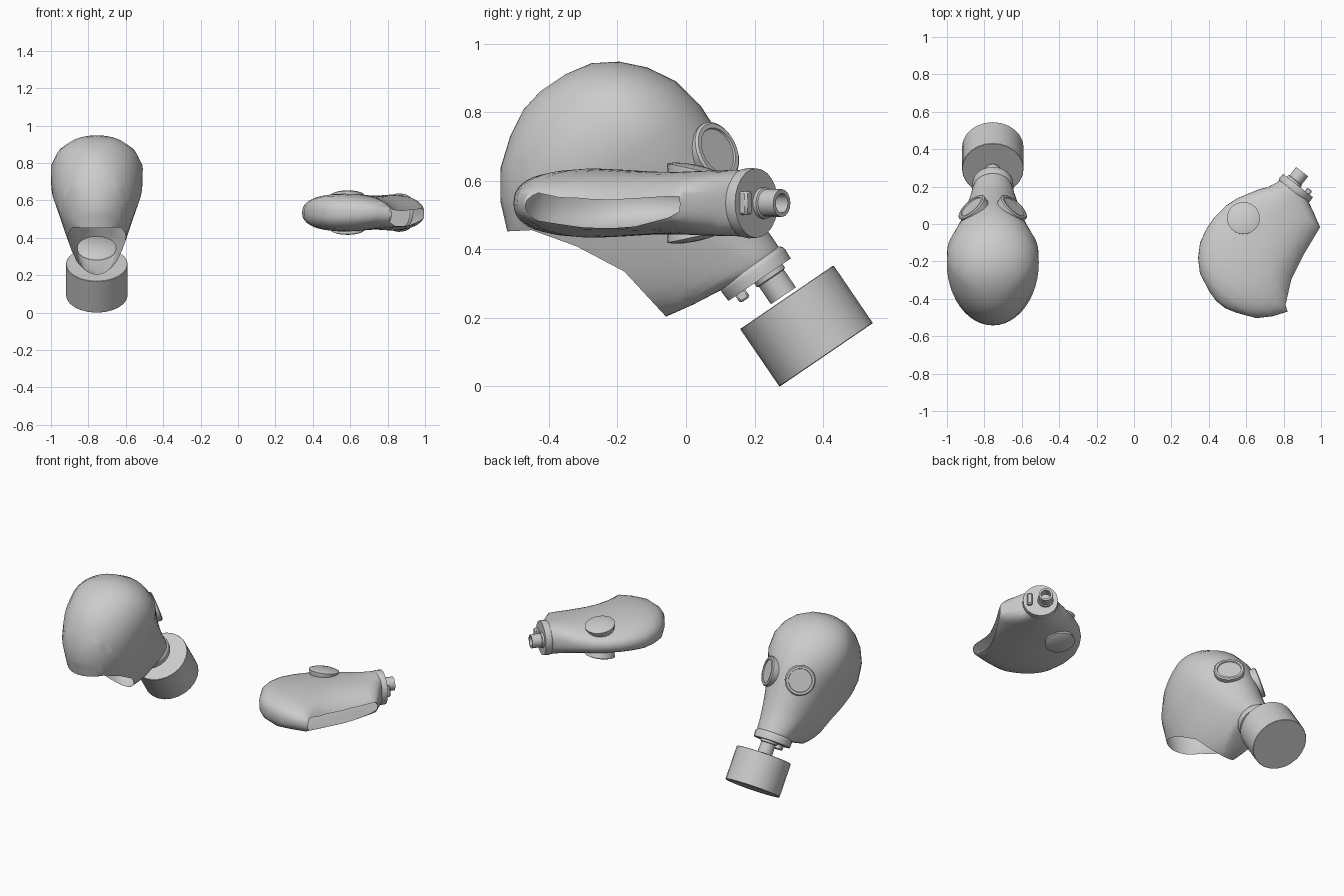
import bpy, bmesh, math
from mathutils import Vector, Matrix

if "Cube" in bpy.data.objects:
    bpy.data.objects.remove(bpy.data.objects["Cube"])

# Each mask is built in its own frame: (a across, s along snout axis, t toward the brow)


def frame(origin, a, s, t):
    m = Matrix((a, s, t)).transposed().to_4x4()
    m.translation = Vector(origin)
    return m


def finish(name, bm, m, angle=40):
    bmesh.ops.transform(bm, matrix=m, verts=bm.verts)
    me = bpy.data.meshes.new(name)
    bm.to_mesh(me)
    bm.free()
    me.shade_smooth()
    me.set_sharp_from_angle(angle=math.radians(angle))
    ob = bpy.data.objects.new(name, me)
    bpy.context.collection.objects.link(ob)
    return ob


def lathe(name, profile, origin, axis, m, segs=24):
    """Turned part: profile of (radius, height) from one closed end to the other."""
    bm = bmesh.new()
    rings = [[bm.verts.new((r * math.cos(2 * math.pi * i / segs),
                            r * math.sin(2 * math.pi * i / segs), h))
              for i in range(segs)] for r, h in profile]
    for A, B in zip(rings, rings[1:]):
        for i in range(segs):
            j = (i + 1) % segs
            bm.faces.new((A[i], A[j], B[j], B[i]))
    bm.faces.new(rings[0][::-1])
    bm.faces.new(rings[-1])
    rot = Vector((0, 0, 1)).rotation_difference(Vector(axis)).to_matrix().to_4x4()
    return finish(name, bm, m @ Matrix.Translation(origin) @ rot)


def hood(name, sections, cut, power, skew, m, segs=48):
    """Loft egg-shaped sections, then cut the neck opening along a polyline."""
    bm = bmesh.new()
    rings = []
    for s, lo, hi, mid, w in sections:
        # the neck lips sag sideways by skew, fading out at nape and chin
        fade = math.sin(math.pi * min(1, max(0, (-s - .06) / .5)))
        ring = []
        for i in range(segs):
            c, q = math.cos(2 * math.pi * i / segs), math.sin(2 * math.pi * i / segs)
            t = mid + c * ((hi - mid) if c > 0 else (mid - lo))
            sag = skew * c ** 4 * fade if c < 0 else 0
            ring.append(bm.verts.new((math.copysign(abs(q) ** power, q) * w + sag, s, t)))
        rings.append(ring)
    for A, B in zip(rings, rings[1:]):
        for i in range(segs):
            j = (i + 1) % segs
            bm.faces.new((A[i], A[j], B[j], B[i]))
    bm.faces.new(rings[0])
    bmesh.ops.recalc_face_normals(bm, faces=bm.faces)
    planes = []
    for (s0, t0), (s1, t1) in zip(cut, cut[1:]):
        no = Vector((0, t0 - t1, s1 - s0)).normalized()
        co = Vector((0, s0, t0))
        planes.append((co, no))
        bmesh.ops.bisect_plane(bm, geom=bm.verts[:] + bm.edges[:] + bm.faces[:],
                               plane_co=co, plane_no=no, dist=1e-5)
    gone = [f for f in bm.faces
            if all((f.calc_center_median() - co).dot(no) < 0 for co, no in planes)]
    bmesh.ops.delete(bm, geom=gone, context='FACES')
    return finish(name, bm, m, 70)


def fittings(prefix, m, k, eye, eye_n, lens):
    """Eyepieces, snout ring, valve and inlet tube; k is the size factor."""
    n = Vector(eye_n).normalized()
    for side, sg in (("right", 1), ("left", -1)):
        lathe(f"{prefix}_{side}_eyepiece", lens,
              (eye[0] * sg, eye[1], eye[2]), (n.x * sg, n.y, n.z), m)
    lathe(prefix + "_snout_ring",
          [(.1 * k, -.012), (.11 * k, -.004), (.112 * k, .006), (.11 * k, .037 * k)],
          (0, 0, 0), (0, 1, 0), m)
    lathe(prefix + "_inlet_tube",
          [(.05 * k, .03 * k), (.05 * k, .05 * k), (.044 * k, .053 * k),
           (.044 * k, .115 * k), (.031 * k, .115 * k), (.031 * k, .06 * k)],
          (0, 0, .031 * k), (0, 1, 0), m, 16)
    bm = bmesh.new()
    bmesh.ops.create_cube(bm, size=1)
    bmesh.ops.scale(bm, vec=(.075 * k, .035 * k, .035 * k), verts=bm.verts)
    bmesh.ops.translate(bm, vec=(0, .045 * k, -.068 * k), verts=bm.verts)
    bmesh.ops.bevel(bm, geom=bm.edges[:], offset=.006, segments=1, affect='EDGES')
    finish(prefix + "_valve", bm, m)


# Upright mask, worn shape
up = frame((-.755, .194, .342), (1, 0, 0), (0, .563, -.826), (0, .826, .563))
hood("upright_hood", [
    (-.778, -.22, -.13, -.17, .035),
    (-.762, -.29, -.05, -.15, .10),
    (-.720, -.365, .02, -.12, .170),
    (-.660, -.44, .078, -.10, .217),
    (-.580, -.496, .124, -.09, .246),
    (-.480, -.535, .144, -.09, .244),
    (-.380, -.55, .141, -.10, .210),
    (-.280, -.55, .125, -.10, .180),
    (-.200, -.53, .112, -.08, .157),
    (-.120, -.45, .102, -.05, .136),
    (-.060, -.34, .10, -.02, .118),
    (-.028, -.288, .10, 0, .110),
    (-.012, -.20, .10, 0, .105),
    (0, -.10, .10, 0, .10)],
    [(-.495, -.530), (-.457, -.468), (-.345, -.387), (-.205, -.313), (-.03, -.287)],
    1.0, 0, up)
fittings("upright", up, 1.0, (.106, -.345, .100), (.63, .12, .76),
         [(.078, -.06), (.088, -.005), (.09, .012), (.083, .018), (.07, .018), (.068, .012)])

# Filter canister on the upright mask
lathe("filter_canister", [(.163, 0), (.165, .002), (.165, .202), (.163, .204)],
      (0, .124, .037), (0, 1, 0), up)

# Lying mask, flattened shape with nearly closed neck lips
flat = frame((.856, .179, .535), (0, 0, 1), (.62, .785, 0), (-.785, .62, 0))
hood("lying_hood", [
    (-.722, -.10, -.04, -.07, .03),
    (-.705, -.16, .02, -.07, .06),
    (-.660, -.265, .12, -.06, .088),
    (-.600, -.325, .18, -.05, .097),
    (-.530, -.374, .222, -.05, .101),
    (-.450, -.332, .241, -.05, .098),
    (-.375, -.300, .246, -.05, .094),
    (-.290, -.282, .236, -.05, .091),
    (-.219, -.267, .212, -.05, .091),
    (-.109, -.244, .150, -.03, .095),
    (-.071, -.235, .120, -.01, .096),
    (-.026, -.153, .10, 0, .097),
    (0, -.10, .095, 0, .097)],
    [(-.528, -.371), (-.507, -.342), (-.38, -.282), (-.233, -.252), (-.071, -.231)],
    .85, -.045, flat)
fittings("lying", flat, .92, (.089, -.285, .12), (1, .17, .14),
         [(.078, -.03), (.086, -.003), (.088, .008), (.07, .015), (.04, .02), (.01, .022)])
